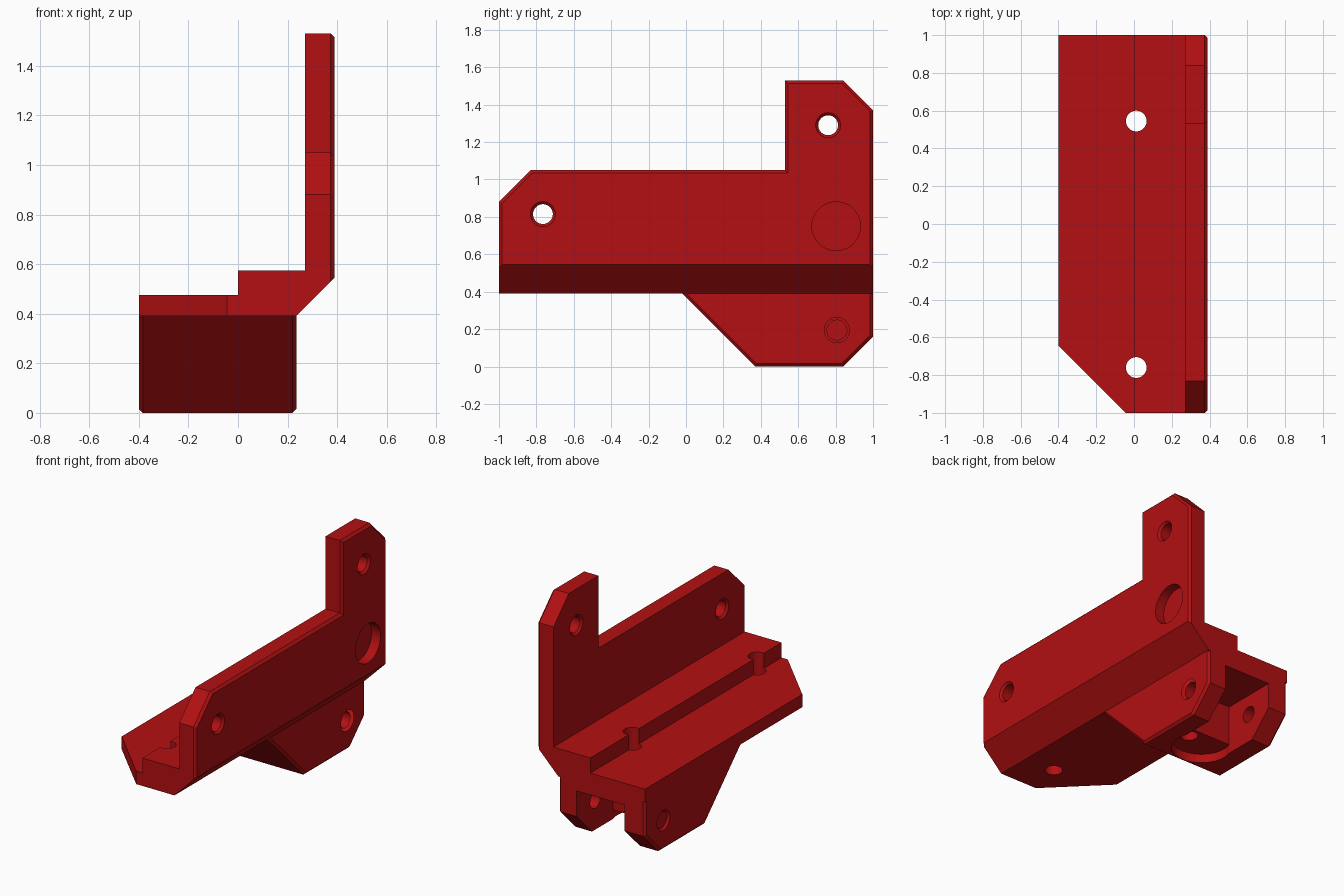
import bpy, bmesh, math
from mathutils import Vector

if "Cube" in bpy.data.objects:
    bpy.data.objects.remove(bpy.data.objects["Cube"])

red = bpy.data.materials.new("red plastic")
red.diffuse_color = (0.45, 0.005, 0.006, 1)
red.use_nodes = True
red.node_tree.nodes["Principled BSDF"].inputs["Base Color"].default_value = red.diffuse_color


def prism(name, pts, axis, lo, hi, chamfer=0.0, ends=()):
    """Extrude an outline along an axis; optionally chamfer the rims of the given ends."""
    def place(p, t):
        a, b = p
        return {"x": (t, a, b), "y": (a, t, b), "z": (a, b, t)}[axis]
    bm = bmesh.new()
    low = [bm.verts.new(place(p, lo)) for p in pts]
    high = [bm.verts.new(place(p, hi)) for p in pts]
    n = len(pts)
    caps = [bm.faces.new(low), bm.faces.new(high)]
    for i in range(n):
        j = (i + 1) % n
        bm.faces.new((low[i], low[j], high[j], high[i]))
    bmesh.ops.recalc_face_normals(bm, faces=bm.faces)
    rims = [e for k in ends for e in caps[k].edges]
    if rims:
        bmesh.ops.bevel(bm, geom=rims, offset=chamfer, segments=1, affect="EDGES")
    mesh = bpy.data.meshes.new(name)
    bm.to_mesh(mesh)
    bm.free()
    ob = bpy.data.objects.new(name, mesh)
    bpy.context.collection.objects.link(ob)
    mesh.materials.append(red)
    return ob


def combine(ob, other, op):
    """Apply a boolean and remove the helper."""
    bpy.context.view_layer.objects.active = ob
    mod = ob.modifiers.new("bool", "BOOLEAN")
    mod.operation, mod.object, mod.solver = op, other, "EXACT"
    bpy.ops.object.modifier_apply(modifier=mod.name)
    bpy.data.objects.remove(other)


def cylinder(name, axis, centre, r1, r2, depth):
    """Cylinder or cone centred on a point, its r2 end facing the positive axis."""
    bm = bmesh.new()
    bmesh.ops.create_cone(bm, cap_ends=True, segments=40, radius1=r1, radius2=r2, depth=depth)
    direction = Vector((1, 0, 0)) if axis == "x" else Vector((0, 0, 1))
    rot = direction.to_track_quat("Z", "Y").to_matrix()
    bmesh.ops.rotate(bm, verts=bm.verts, matrix=rot)
    bmesh.ops.translate(bm, verts=bm.verts, vec=centre)
    mesh = bpy.data.meshes.new(name)
    bm.to_mesh(mesh)
    bm.free()
    mesh.materials.append(red)
    ob = bpy.data.objects.new(name, mesh)
    bpy.context.collection.objects.link(ob)
    return ob


# Stepped base and upright wall, as one cross-section
bracket = prism("bracket", [(-.4, .39), (.235, .39), (.39, .545), (.39, 1.53), (.27, 1.53),
                            (.27, .575), (0, .575), (0, .475), (-.4, .475)], "y", -1.1, 1.1)

# Side outline: tall tab at the back, clipped corners, chamfered outer rim
side = prism("side_outline", [(-1, .3), (1, .3), (1, 1.37), (.84, 1.53), (.53, 1.53),
                              (.53, 1.05), (-.83, 1.05), (-1, .88)], "x", -.5, .39, .016, (1,))
combine(bracket, side, "INTERSECT")

# Clipped front corner of the base
corner = prism("corner_cutter", [(-.6, -.445), (-.4, -.645), (-.045, -1), (.055, -1.1), (-.6, -1.1)],
               "z", .2, .8)
combine(bracket, corner, "DIFFERENCE")

# Hinge block below the base
block = prism("hinge_block", [(-.08, .45), (.37, 0), (.84, 0), (1, .16), (1, .45)],
              "x", -.4, .235, .016, (0, 1))
combine(bracket, block, "UNION")

# Slot between the two lugs
slot = prism("slot_cutter", [(.62, -.1), (1.1, -.1), (1.1, .33), (.62, .33)], "x", -.25, .1)
combine(bracket, slot, "DIFFERENCE")

# Shallow round recess under the block
combine(bracket, cylinder("round_recess", "z", (-.075, .56, 0), .185, .185, .12), "DIFFERENCE")

# Vertical screw holes
for y in (.545, -.76):
    combine(bracket, cylinder("screw_hole", "z", (.012, y, .3), .055, .055, .9), "DIFFERENCE")

# Wall holes and hinge pin hole, with countersunk outer rims
for y, z, faces in ((.76, 1.29, (.39, .27)), (-.765, .815, (.39, .27)), (.807, .195, (.235, -.4))):
    combine(bracket, cylinder("pin_hole", "x", (0, y, z), .053, .053, 1.2), "DIFFERENCE")
    outer, inner = faces
    combine(bracket, cylinder("countersink", "x", (outer, y, z), .053, .081, .028), "DIFFERENCE")
    combine(bracket, cylinder("countersink", "x", (inner, y, z), .081, .053, .028), "DIFFERENCE")

# Round blind pocket on the outer wall
combine(bracket, cylinder("wall_pocket", "x", (.39, .803, .75), .13, .13, .13), "DIFFERENCE")

bpy.ops.object.select_all(action="DESELECT")
bracket.select_set(True)
bpy.context.view_layer.objects.active = bracket
bpy.ops.object.shade_smooth_by_angle(angle=math.radians(25))
